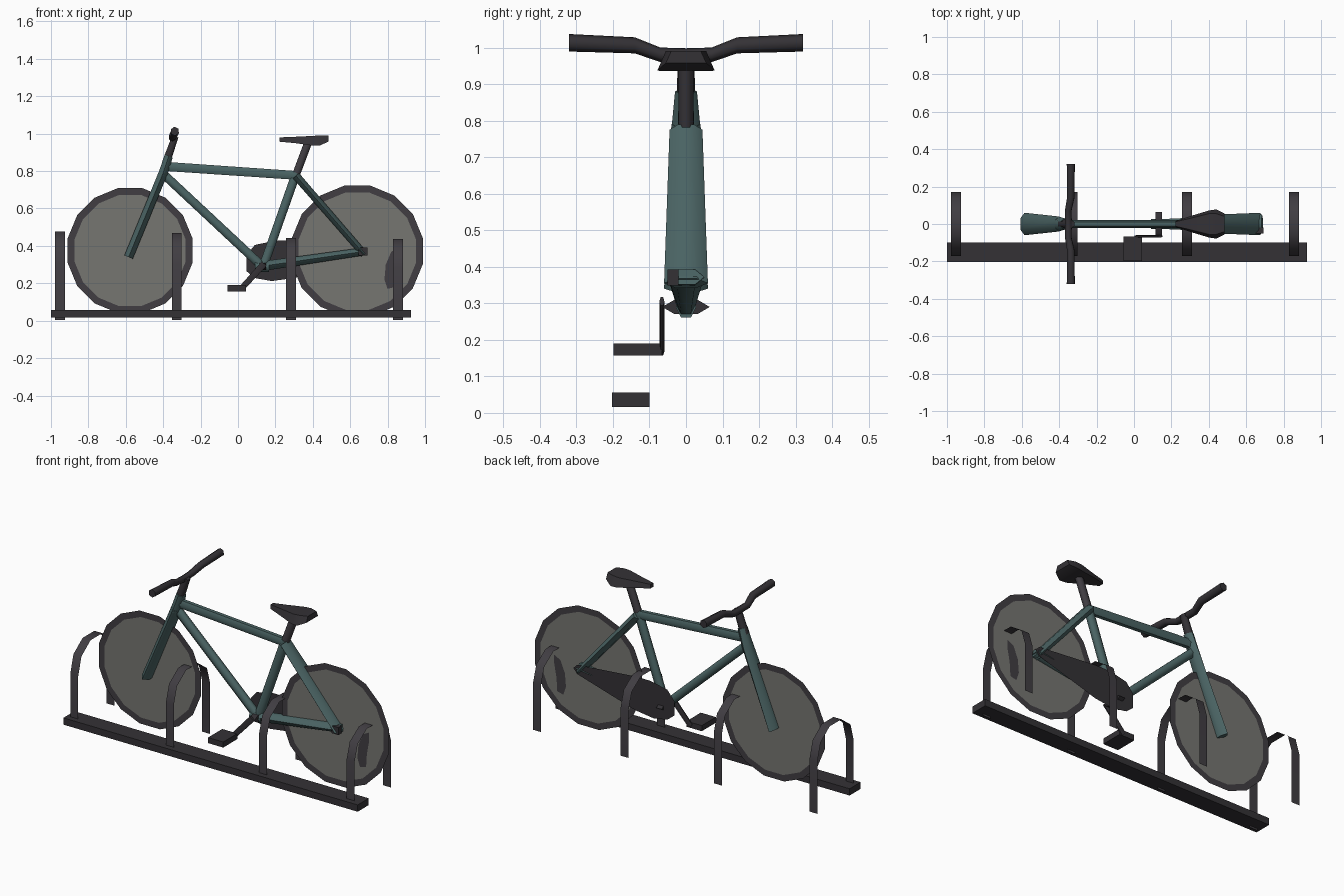
import bpy, bmesh, math
from mathutils import Vector

if "Cube" in bpy.data.objects:
    bpy.data.objects.remove(bpy.data.objects["Cube"])


def material(name, rgb):
    m = bpy.data.materials.new(name)
    m.diffuse_color = (*rgb, 1)
    m.use_nodes = True
    m.node_tree.nodes["Principled BSDF"].inputs["Base Color"].default_value = m.diffuse_color
    return m


TEAL = material("teal_paint", (0.07, 0.128, 0.128))
BLACK = material("black_rubber", (0.034, 0.031, 0.036))
STEEL = material("dark_steel", (0.052, 0.047, 0.055))
GREY = material("spoke_grey", (0.18, 0.18, 0.165))


def finish(name, bm, mats, smooth=0, recalc=True):
    if recalc:
        bmesh.ops.recalc_face_normals(bm, faces=bm.faces)
    me = bpy.data.meshes.new(name)
    bm.to_mesh(me)
    bm.free()
    for m in mats:
        me.materials.append(m)
    ob = bpy.data.objects.new(name, me)
    bpy.context.collection.objects.link(ob)
    if smooth:
        bpy.ops.object.select_all(action='DESELECT')
        ob.select_set(True)
        bpy.context.view_layer.objects.active = ob
        bpy.ops.object.shade_smooth_by_angle(angle=math.radians(smooth))
    return ob


def loft(name, rings, mat, smooth=65):
    """Skin a list of equal-length point rings and cap both ends."""
    bm = bmesh.new()
    rows = [[bm.verts.new(p) for p in r] for r in rings]
    n = len(rows[0])
    for a, b in zip(rows, rows[1:]):
        for i in range(n):
            bm.faces.new((a[i], a[(i + 1) % n], b[(i + 1) % n], b[i]))
    bm.faces.new(rows[0])
    bm.faces.new(rows[-1])
    return finish(name, bm, [mat], smooth)


def tube(name, p, q, size_p, size_q, mat, y=0.0, sides=6):
    """Tube in the bike plane; sizes are (in-plane, sideways) half widths."""
    p, q = Vector((p[0], y, p[1])), Vector((q[0], y, q[1]))
    d = (q - p).normalized()
    side = Vector((-d.z, 0, d.x))
    across = Vector((0, 1, 0))
    rings = []
    for c, (w, s) in ((p, size_p), (q, size_q)):
        rings.append([c + side * w * math.cos(math.tau * (i + .5) / sides)
                      + across * s * math.sin(math.tau * (i + .5) / sides)
                      for i in range(sides)])
    return loft(name, rings, mat)


def box(name, lo, hi, mat):
    rings = [[(x, lo[1], lo[2]), (x, hi[1], lo[2]), (x, hi[1], hi[2]), (x, lo[1], hi[2])]
             for x in (lo[0], hi[0])]
    return loft(name, rings, mat, 0)


def sheet(name, outline, y, mat):
    bm = bmesh.new()
    bm.faces.new([bm.verts.new((x, y, z)) for x, z in outline])
    return finish(name, bm, [mat], recalc=False)


# Wheels: flat spoke disc with a tyre ring
def wheel(name, cx, cz, r, n=16):
    bm = bmesh.new()
    rings = [[bm.verts.new((cx + k * math.cos(math.tau * (i + .5) / n), 0,
                            cz + k * math.sin(math.tau * (i + .5) / n)))
              for i in range(n)] for k in (r - 0.037, r)]
    bm.faces.new(rings[0]).material_index = 1
    for i in range(n):
        j = (i + 1) % n
        bm.faces.new((rings[0][i], rings[1][i], rings[1][j], rings[0][j]))
    finish(name, bm, [STEEL, GREY], recalc=False)


wheel("front_wheel", -0.577, 0.375, 0.34)
wheel("rear_wheel", 0.638, 0.372, 0.357)

# Dark reflector patch on both faces of the rear wheel
patch = [(0.80, 0.17), (0.84, 0.18), (0.845, 0.26), (0.86, 0.34), (0.86, 0.39),
         (0.82, 0.37), (0.79, 0.30), (0.783, 0.22)]
for label, y in (("near", -0.003), ("far", 0.003)):
    sheet("wheel_reflector_" + label, patch, y, STEEL)

# Parking rack: ground rail and four flat-strip hoops
box("rack_rail", (-1.0, -0.203, 0.016), (0.925, -0.1, 0.056), BLACK)
half = [(0.17, 0.0), (0.17, 0.29), (0.14, 0.39), (0.055, 0.45)]
path = [(-y, z) for y, z in half] + half[::-1]
for k, (x, top) in enumerate(((-0.952, 0.473), (-0.327, 0.463), (0.283, 0.438), (0.855, 0.433))):
    bm = bmesh.new()
    rows = [[bm.verts.new((x + dx, y, z * top / 0.45 + 0.005)) for dx in (-0.026, 0.026)]
            for y, z in path]
    for a, b in zip(rows, rows[1:]):
        bm.faces.new((a[0], a[1], b[1], b[0]))
    finish("rack_hoop_%d" % (k + 1), bm, [STEEL], 40, recalc=False)

# Frame tubes
T = (0.027, 0.022)
tube("top_tube", (-0.39, 0.825), (0.31, 0.777), (0.028, 0.022), T, TEAL)
tube("down_tube", (-0.40, 0.785), (0.13, 0.29), T, T, TEAL)
tube("seat_tube", (0.312, 0.79), (0.13, 0.275), T, T, TEAL)
tube("seat_stay", (0.31, 0.775), (0.675, 0.355), (0.025, 0.045), (0.022, 0.06), TEAL)
tube("chain_stay", (0.12, 0.29), (0.685, 0.372), (0.03, 0.025), (0.024, 0.05), TEAL)
tube("head_tube", (-0.37, 0.88), (-0.405, 0.775), (0.026, 0.03), (0.028, 0.04), TEAL)
tube("fork", (-0.40, 0.79), (-0.585, 0.34), (0.028, 0.04), (0.028, 0.06), TEAL)
tube("bottom_bracket", (0.09, 0.29), (0.165, 0.29), (0.033, 0.028), (0.033, 0.028), TEAL)

# Stem, handlebar and seat post
tube("stem", (-0.335, 0.985), (-0.385, 0.845), (0.02, 0.022), (0.025, 0.026), BLACK)
tube("seat_post", (0.312, 0.785), (0.378, 0.96), (0.024, 0.02), (0.024, 0.02), STEEL)
bar = [(0.32, -0.338, 1.013, 0.024), (0.14, -0.338, 1.006, 0.022), (0.07, -0.352, 0.98, 0.02)]
stations = [(-y, x, z, r) for y, x, z, r in bar] + [(0, -0.35, 0.978, 0.02)] + bar[::-1]
loft("handlebar", [[(x + r * math.cos(math.tau * i / 6 + .6), y,
                     z + r * math.sin(math.tau * i / 6 + .6)) for i in range(6)]
                   for y, x, z, r in stations], BLACK)

# Saddle: lofted sections (x, top half width, top z, low half width, low z)
saddle = [(0.222, 0.012, 0.98, 0.016, 0.957), (0.30, 0.03, 0.983, 0.042, 0.95),
          (0.40, 0.055, 0.988, 0.072, 0.936), (0.44, 0.055, 0.991, 0.078, 0.938),
          (0.485, 0.04, 0.991, 0.055, 0.958)]
loft("saddle", [[(x, -a, t), (x, a, t), (x, b, l), (x, -b, l)]
                for x, a, t, b, l in saddle], BLACK, 40)

# Crank, pedal, chain guard and rear axle
tube("crank_arm", (0.14, 0.305), (0.015, 0.168), (0.02, 0.007), (0.018, 0.007), BLACK, y=-0.066)
tube("crank_axle", (0.115, 0.29), (0.15, 0.29), (0.022, 0.065), (0.022, 0.065), BLACK)
box("pedal", (-0.057, -0.198, 0.157), (0.042, -0.066, 0.19), BLACK)
guard = [(0.045, 0.265), (0.045, 0.35), (0.09, 0.405), (0.2, 0.428), (0.30, 0.428),
         (0.68, 0.395), (0.705, 0.37), (0.68, 0.34), (0.30, 0.228), (0.18, 0.212), (0.09, 0.228)]
sheet("chain_guard", guard[::-1], 0.045, BLACK)
box("rear_axle_nut", (0.645, -0.05, 0.348), (0.692, -0.02, 0.392), BLACK)
